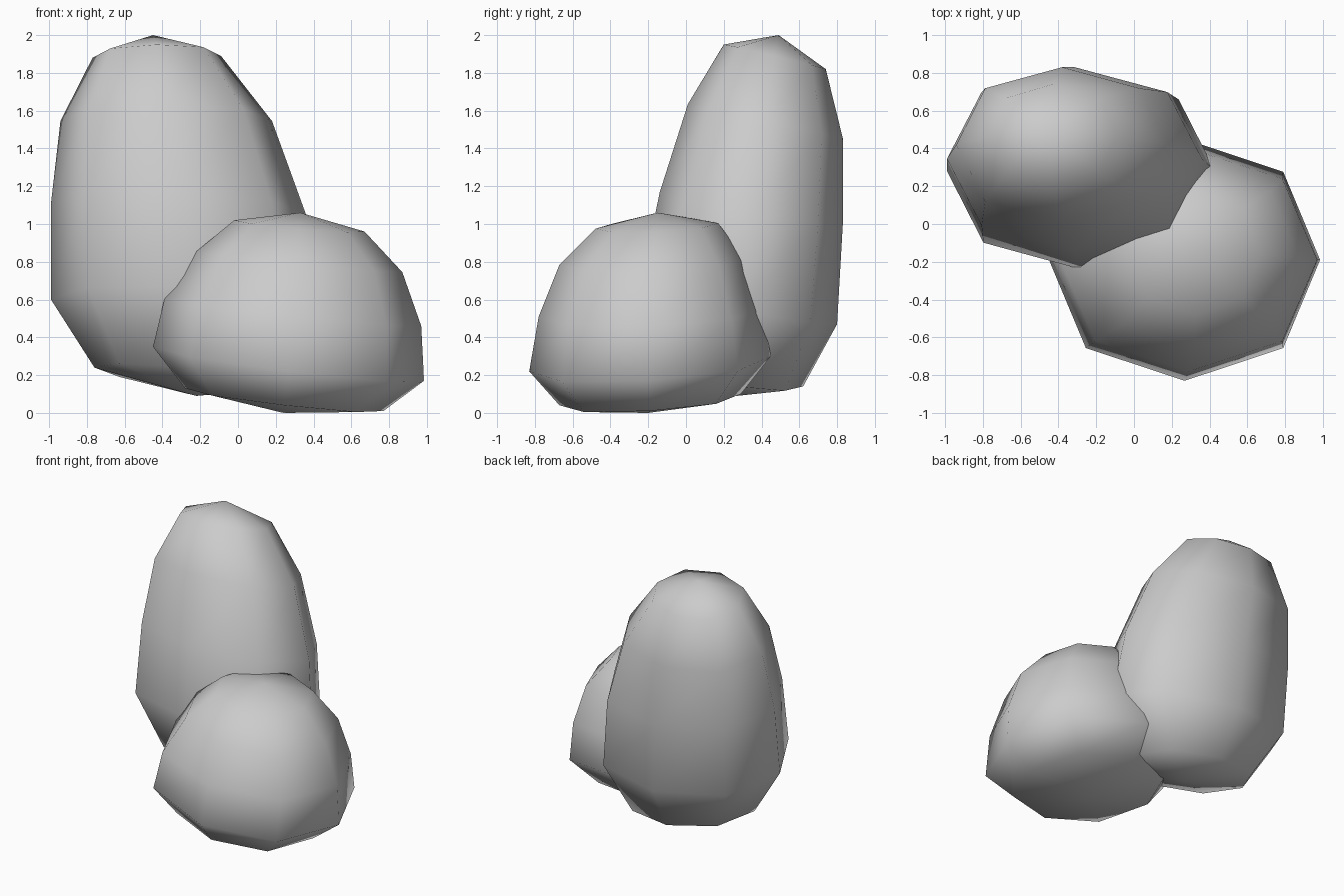
import bpy, bmesh, math

if "Cube" in bpy.data.objects:
    bpy.data.objects.remove(bpy.data.objects["Cube"])

SIDES = 8


def boulder(name, rings, bottom, top):
    """Loft tilted octagonal rings (x0, x1, y0, y1, z, tilt_x, tilt_y) between two poles."""
    bm = bmesh.new()
    loops = []
    for x0, x1, y0, y1, z, tx, ty in rings:
        loop = []
        for i in range(SIDES):
            a = math.tau * i / SIDES
            k = 1.03 if i % 2 else 1.0  # slightly full corners
            c, s = math.cos(a) * k, math.sin(a) * k
            loop.append(bm.verts.new(((x0 + x1) / 2 + c * (x1 - x0) / 2,
                                      (y0 + y1) / 2 + s * (y1 - y0) / 2,
                                      z + c * tx + s * ty)))
        loops.append(loop)
    low, high = bm.verts.new(bottom), bm.verts.new(top)
    for i in range(SIDES):
        j = (i + 1) % SIDES
        for a, b in zip(loops, loops[1:]):
            bm.faces.new((a[i], a[j], b[j], b[i]))
        bm.faces.new((low, loops[0][j], loops[0][i]))
        bm.faces.new((high, loops[-1][i], loops[-1][j]))
    bmesh.ops.recalc_face_normals(bm, faces=bm.faces)
    for f in bm.faces:
        f.smooth = True
    mesh = bpy.data.meshes.new(name)
    bm.to_mesh(mesh)
    bm.free()
    obj = bpy.data.objects.new(name, mesh)
    bpy.context.collection.objects.link(obj)
    return obj


# Tall rock at the back left
boulder("tall_rock", [
    (-0.76, 0.22, -0.10, 0.62, 0.19, -0.05, -0.05),
    (-0.99, 0.43, -0.24, 0.80, 0.57, -0.03, -0.10),
    (-0.99, 0.36, -0.14, 0.83, 1.08, -0.03, -0.085),
    (-0.94, 0.18, 0.01, 0.83, 1.545, 0.0, -0.09),
    (-0.77, -0.09, 0.20, 0.74, 1.885, 0.005, -0.065),
], (-0.22, 0.27, 0.09), (-0.45, 0.49, 2.0))

# Low round rock at the front right
boulder("low_rock", [
    (-0.28, 0.77, -0.67, 0.29, 0.07, -0.06, 0.03),
    (-0.45, 0.985, -0.83, 0.45, 0.26, -0.09, 0.04),
    (-0.39, 0.97, -0.78, 0.40, 0.53, -0.07, 0.02),
    (-0.22, 0.87, -0.67, 0.31, 0.80, -0.055, 0.015),
    (-0.02, 0.67, -0.48, 0.17, 0.99, -0.03, 0.015),
], (0.24, -0.20, 0.0), (0.33, -0.15, 1.06))
